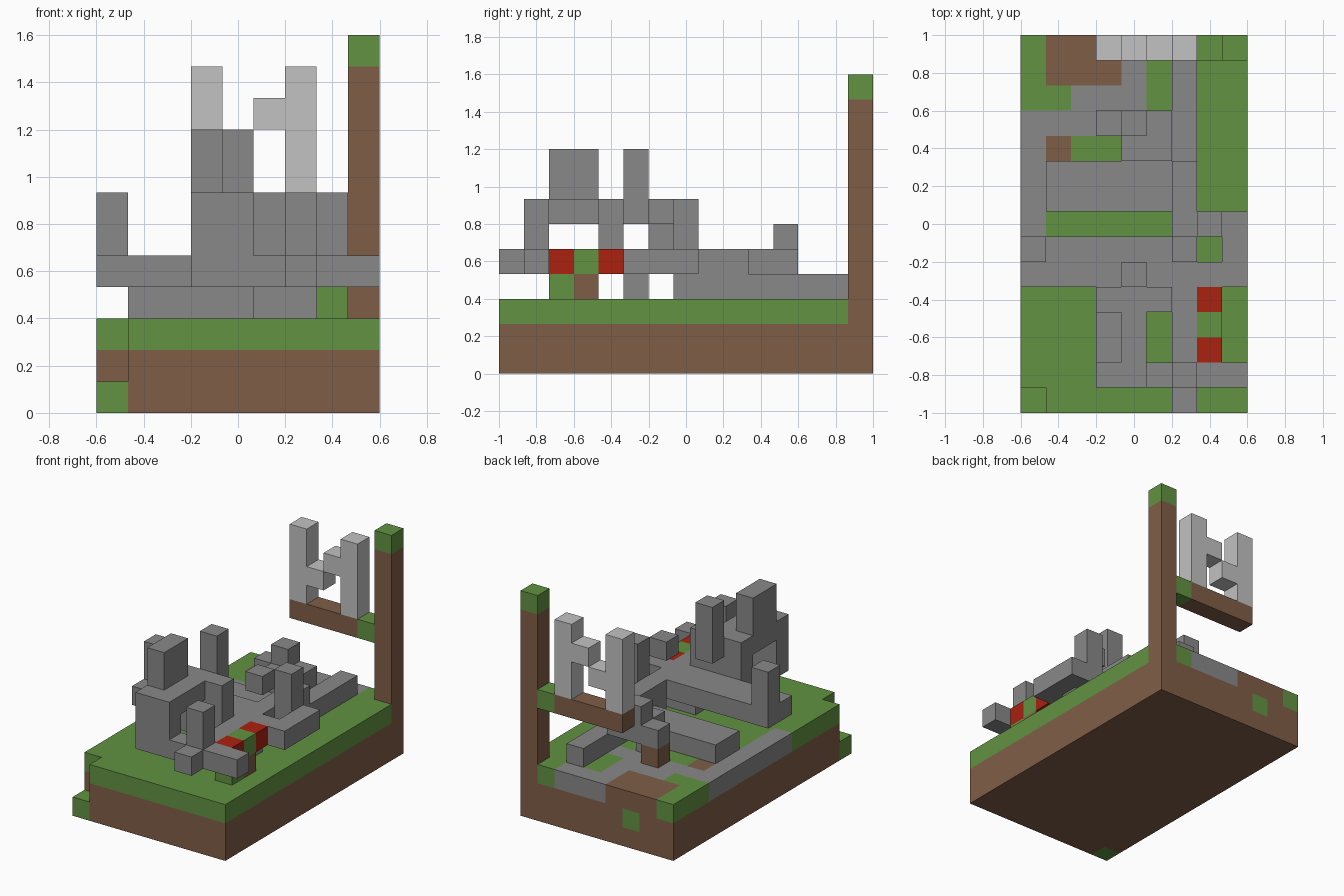
import bpy
import bmesh
from mathutils import Vector

cube = bpy.data.objects.get("Cube")
if cube:
    bpy.data.objects.remove(cube, do_unlink=True)

CELL = 2 / 15
ORIGIN = Vector((-0.6, -1, 0))


def material(name, r, g, b):
    mat = bpy.data.materials.new(name)
    mat.use_nodes = True
    mat.diffuse_color = (r, g, b, 1)
    mat.node_tree.nodes["Principled BSDF"].inputs["Base Color"].default_value = (r, g, b, 1)
    return mat


GRASS = material("grass_green", .122, .29, .054)
EARTH = material("earth_brown", .213, .111, .063)
STONE = material("stone_grey", .247, .247, .247)
PALE = material("pale_grey", .54, .54, .54)
RED = material("bright_red", .41, .015, .005)


def span(value):
    """A single cell index, or an inclusive (first, last) pair."""
    return range(value[0], value[1] + 1) if isinstance(value, tuple) else (value,)


def blocks(name, *fills):
    """Fill grid cells in order (None carves), then skin the exposed sides."""
    cells = {}
    for mat, xs, ys, zs in fills:
        for i in span(xs):
            for j in span(ys):
                for k in span(zs):
                    if mat:
                        cells[i, j, k] = mat
                    else:
                        cells.pop((i, j, k), None)
    mats = list(dict.fromkeys(cells.values()))
    bm = bmesh.new()
    for cell, mat in cells.items():
        for axis in range(3):
            for side in (0, 1):
                near = list(cell)
                near[axis] += 2 * side - 1
                if tuple(near) in cells:
                    continue
                corners = []
                for u, v in ((0, 0), (1, 0), (1, 1), (0, 1)):
                    p = list(cell)
                    p[axis] += side
                    p[(axis + 1) % 3] += u
                    p[(axis + 2) % 3] += v
                    corners.append(bm.verts.new(ORIGIN + Vector(p) * CELL))
                face = bm.faces.new(corners if side else corners[::-1])
                face.material_index = mats.index(mat)
    bmesh.ops.remove_doubles(bm, verts=bm.verts, dist=0.001)
    mesh = bpy.data.meshes.new(name)
    bm.to_mesh(mesh)
    bm.free()
    for mat in mats:
        mesh.materials.append(mat)
    obj = bpy.data.objects.new(name, mesh)
    bpy.context.collection.objects.link(obj)
    return obj


# Ground with its paved paths, bare earth and missing corner
blocks("ground",
       (EARTH, (0, 8), (0, 14), (0, 1)),
       (GRASS, (0, 8), (0, 14), 2),
       (STONE, 0, (5, 11), 2),
       (STONE, (1, 6), 11, 2),
       (STONE, (2, 4), 12, 2),
       (STONE, 4, 13, 2),
       (STONE, (4, 6), 14, 2),
       (EARTH, (1, 3), (13, 14), 2),
       (EARTH, 1, 10, 2),
       (EARTH, 8, 14, 2),
       (GRASS, 2, 14, 1),
       (None, 0, 0, (1, 2)),
       (GRASS, 0, 0, 0))

# Corner post and the beam it carries
blocks("corner_post", (EARTH, 8, 14, (3, 10)), (GRASS, 8, 14, 11))
blocks("hanging_beam", (EARTH, (3, 6), 14, 6), (GRASS, 7, 14, 6))

# Pale frame on the beam: two uprights with a stepped link
blocks("pale_frame",
       (PALE, 3, 14, (7, 10)),
       (PALE, 6, 14, (7, 10)),
       (PALE, 4, 14, 8),
       (PALE, 5, 14, 9))

# Raised deck with its supports
blocks("deck",
       (STONE, (0, 6), (5, 6), 4),
       (STONE, (7, 8), 5, 4),
       (STONE, 8, 6, 4),
       (STONE, (6, 8), 7, 4),
       (STONE, 6, (0, 4), 4),
       (STONE, (3, 8), 1, 4))
blocks("deck_supports", (STONE, (5, 6), 5, 3), (STONE, 6, 7, 3))

# Hall: front and rear walls under a roof, with a rear corner
blocks("hall",
       (STONE, (3, 4), 1, (5, 6)),
       (STONE, (3, 4), (2, 3), 6),
       (STONE, (3, 5), 4, (4, 6)))

# Towers and loose pillars
blocks("long_tower", (STONE, 3, (2, 3), (7, 8)))
blocks("slim_tower", (STONE, 4, 5, (6, 8)))
for label, i, j in (("front", 6, 1), ("side", 0, 6), ("middle", 7, 7)):
    blocks(label + "_pillar", (STONE, i, j, (5, 6)))
blocks("floating_block", (STONE, 6, 6, 6))

# Red and green ledge with its foot
blocks("coloured_ledge",
       (RED, 7, (2, 4), 4),
       (GRASS, 7, 3, 4),
       (GRASS, 7, 2, 3),
       (EARTH, 7, 3, 3))

# Low slab and long wall behind the deck
blocks("low_slab", (STONE, (1, 5), (8, 9), 3))
blocks("long_wall", (STONE, 6, (8, 13), 3), (STONE, 6, (8, 9), 4))

# Small stepped ruin
blocks("stepped_ruin",
       (STONE, (4, 5), (10, 11), 4),
       (STONE, 4, 11, 5),
       (STONE, 4, 10, 3),
       (STONE, 3, 11, 4),
       (EARTH, 3, 11, 3))
